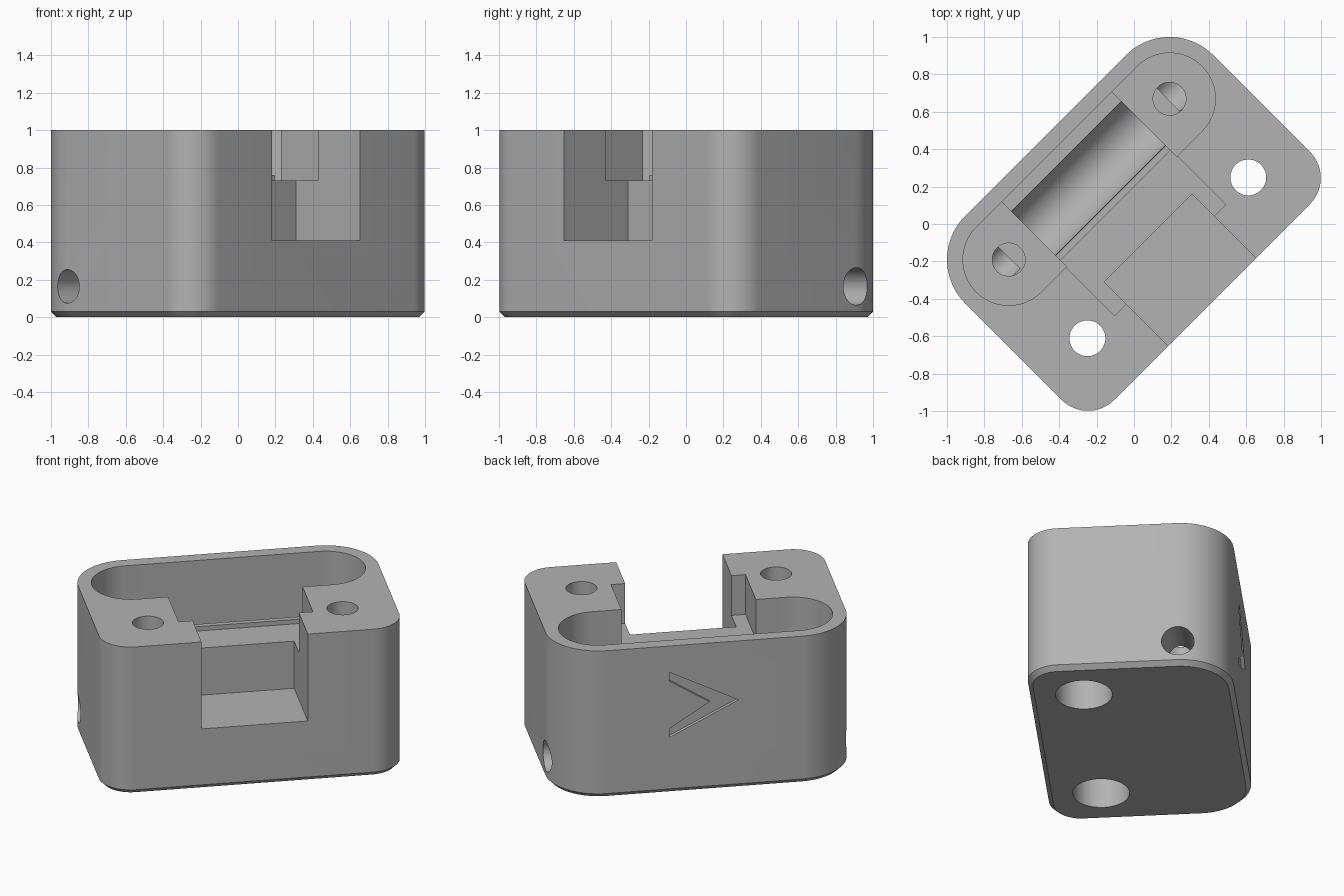
import bpy, bmesh, math
from mathutils import Matrix

if "Cube" in bpy.data.objects:
    bpy.data.objects.remove(bpy.data.objects["Cube"])

SPIN = Matrix.Rotation(math.radians(45), 4, 'Z')   # housing stands diagonally
UP_Z = Matrix.Identity(4)
ALONG_X = Matrix.Rotation(math.radians(90), 4, 'Z') @ Matrix.Rotation(math.radians(90), 4, 'X')
ALONG_Y = Matrix.Rotation(math.radians(90), 4, 'X')

grey = bpy.data.materials.new("plain_grey")
grey.use_nodes = True
colour = (0.45, 0.45, 0.45, 1)
grey.diffuse_color = colour
grey.node_tree.nodes["Principled BSDF"].inputs["Base Color"].default_value = colour


def arc(cx, cy, r, start, end, steps):
    """Points along an arc, angles in degrees."""
    result = []
    for i in range(steps + 1):
        a = math.radians(start + (end - start) * i / steps)
        result.append((cx + r * math.cos(a), cy + r * math.sin(a)))
    return result


def loft(name, rings, matrix=UP_Z):
    """Closed solid through (outline, height) rings."""
    bm = bmesh.new()
    loops = [[bm.verts.new((x, y, h)) for x, y in pts] for pts, h in rings]
    n = len(loops[0])
    for low, high in zip(loops, loops[1:]):
        for i in range(n):
            j = (i + 1) % n
            bm.faces.new((low[i], low[j], high[j], high[i]))
    bm.faces.new(loops[0][::-1])
    bm.faces.new(loops[-1])
    bm.transform(SPIN @ matrix)
    bmesh.ops.recalc_face_normals(bm, faces=bm.faces)
    mesh = bpy.data.meshes.new(name)
    bm.to_mesh(mesh)
    bm.free()
    mesh.materials.append(grey)
    obj = bpy.data.objects.new(name, mesh)
    bpy.context.collection.objects.link(obj)
    return obj


def box(name, x0, x1, y0, y1, z0, z1):
    return loft(name, [([(x0, y0), (x1, y0), (x1, y1), (x0, y1)], h) for h in (z0, z1)])


def rod(name, a, b, r, h0, h1, matrix=UP_Z):
    pts = arc(a, b, r, 0, 360, 48)[:-1]
    return loft(name, [(pts, h0), (pts, h1)], matrix)


def outline(inset):
    """Footprint with large rear corners and smaller front corners."""
    rear, front = 0.33 - inset, 0.198 - inset
    return (arc(0.74, -0.392, front, -90, 0, 20) + arc(0.608, 0.339, rear, 0, 90, 20)
            + arc(-0.608, 0.339, rear, 90, 180, 20) + arc(-0.74, -0.392, front, 180, 270, 20))


# Main block with a chamfered foot
housing = loft("housing", [(outline(0.03), 0), (outline(0), 0.03), (outline(0), 1)])

# Front window and the wider shelf behind it
cutters = [
    box("window_cut", -0.332, 0.332, -0.8, -0.106, 0.41, 1.2),
    box("shelf_cut", -0.42, 0.42, -0.274, 0.141, 0.73, 1.2),
    box("ridge_cut", -0.42, 0.42, 0.13, 0.19, 0.76, 1.2),
    # Rear cradle with a round trough
    box("cradle_cut", -0.42, 0.42, 0.177, 0.584, 0.55, 1.2),
    rod("trough_cut", 0.345, 0.55, 0.166, -0.43, 0.43, ALONG_X),
]

# Rounded ends of the rear pocket, cord channels and screw holes
for side, s, cord_radius in (("left", 1, 0.1), ("right", -1, 0.09)):
    pts = [(0.416, 0.094)] + arc(0.608, 0.339, 0.245, -90, 90, 32) + [(0.416, 0.584)]
    pts = [(s * x, y) for x, y in pts]
    cutters += [
        loft(side + "_pocket_cut", [(pts, 0.36), (pts, 1.2)]),
        rod(side + "_cord_drop_cut", s * 0.608, 0.339, 0.088, 0.16, 0.5),
        rod(side + "_cord_exit_cut", 0.352, 0.165, cord_radius,
            min(s * 0.6, s * 1.1), max(s * 0.6, s * 1.1), ALONG_X),
        rod(side + "_screw_cut", s * 0.608, -0.256, 0.096, -0.2, 1.2),
        rod(side + "_counterbore_cut", s * 0.608, -0.256, 0.175, -0.2, 0.5),
    ]

# Shallow chevron engraved on the rear face
chevron = [(0.22, 0.82), (-0.21, 0.6), (0.22, 0.38), (0.22, 0.44), (-0.03, 0.6), (0.22, 0.76)]
cutters.append(loft("chevron_cut", [(chevron, -0.8), (chevron, -0.645)], ALONG_Y))

for cutter in cutters:
    cutter.hide_render = True
    mod = housing.modifiers.new(cutter.name, 'BOOLEAN')
    mod.operation = 'DIFFERENCE'
    mod.solver = 'EXACT'
    mod.object = cutter

# Bake the cuts and drop the cutters
graph = bpy.context.evaluated_depsgraph_get()
finished = bpy.data.meshes.new_from_object(housing.evaluated_get(graph))
housing.modifiers.clear()
housing.data = finished
for cutter in cutters:
    bpy.data.objects.remove(cutter)

bpy.ops.object.select_all(action='DESELECT')
housing.select_set(True)
bpy.context.view_layer.objects.active = housing
bpy.ops.object.shade_smooth_by_angle(angle=math.radians(30))
